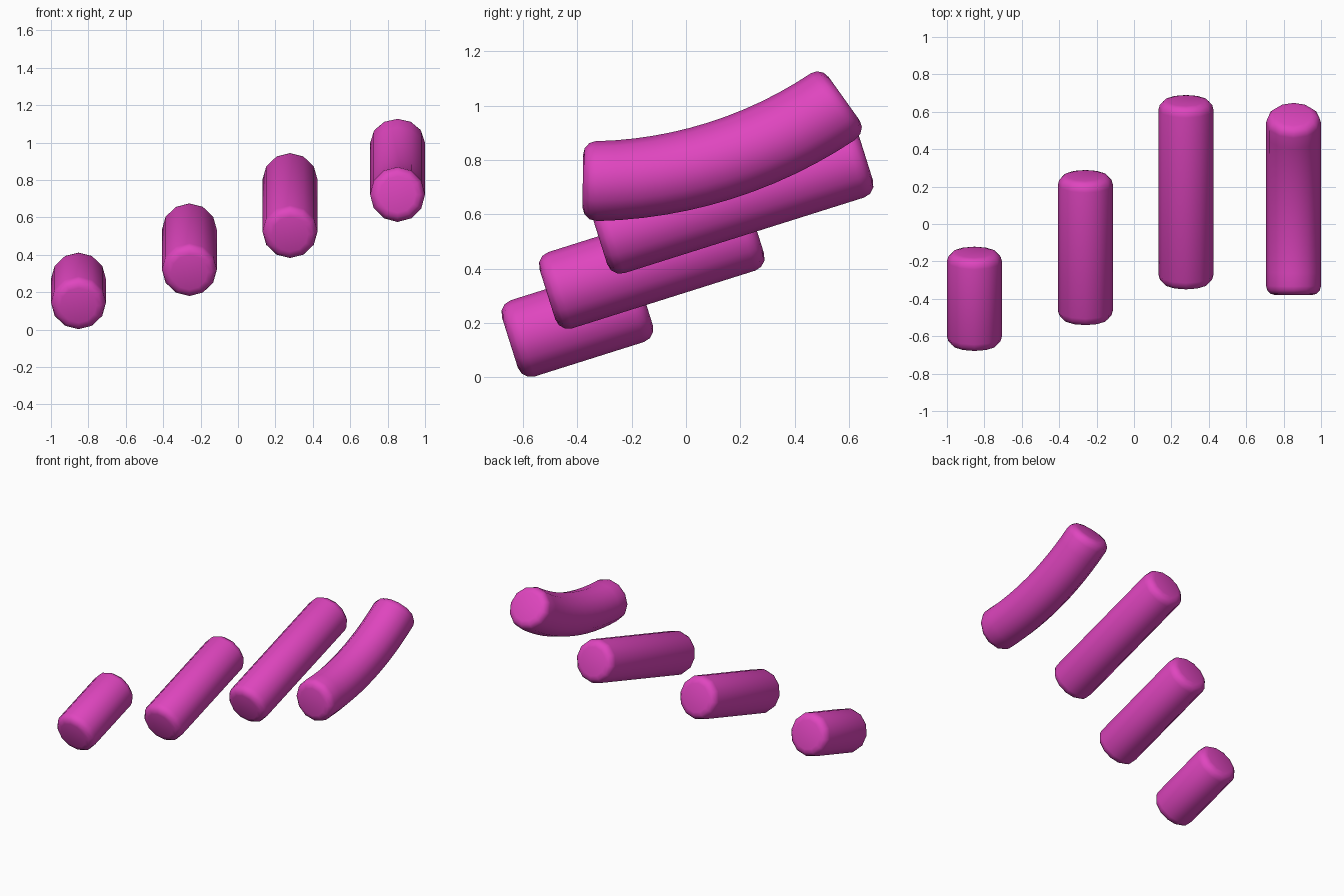
import bpy, bmesh
from math import sin, cos, pi, radians
from mathutils import Vector

if "Cube" in bpy.data.objects:
    bpy.data.objects.remove(bpy.data.objects["Cube"])

SIDES, R, BEVEL, TILT = 12, 0.147, 0.05, radians(17.5)

pink = bpy.data.materials.new("pink")
pink.diffuse_color = (0.74, 0.06, 0.52, 1)
pink.use_nodes = True
pink.node_tree.nodes["Principled BSDF"].inputs["Base Color"].default_value = pink.diffuse_color


def rod(name, start, length, angle, bend=0.0, steps=1):
    """Rounded-end rod in the YZ plane; its heading goes from angle to angle + bend."""
    def frame(s):
        a = angle + bend * s / length
        if bend:
            k = length / bend
            p = Vector((0, k * (sin(a) - sin(angle)), k * (cos(angle) - cos(a))))
        else:
            p = Vector((0, s * cos(a), s * sin(a)))
        return Vector(start) + p, Vector((0, -sin(a), cos(a)))

    # rounded rim at each end, plus even rings along the body
    rim = [(BEVEL * (1 - sin(t)), R - BEVEL * (1 - cos(t)))
           for t in (pi / 2, pi / 3, pi / 6, 0)]
    body = [(BEVEL + (length - 2 * BEVEL) * i / steps, R) for i in range(1, steps)]
    profile = rim + body + [(length - s, r) for s, r in reversed(rim)]

    bm = bmesh.new()
    rings = []
    for s, r in profile:
        c, up = frame(s)
        rings.append([bm.verts.new(c + r * (Vector((1, 0, 0)) * sin(2 * pi * i / SIDES)
                                            + up * cos(2 * pi * i / SIDES)))
                      for i in range(SIDES)])
    for a, b in zip(rings, rings[1:]):
        for i in range(SIDES):
            j = (i + 1) % SIDES
            bm.faces.new((a[i], a[j], b[j], b[i]))
    bm.faces.new(rings[0])
    bm.faces.new(rings[-1])
    bmesh.ops.recalc_face_normals(bm, faces=bm.faces)
    for f in bm.faces:
        f.smooth = True
    me = bpy.data.meshes.new(name)
    bm.to_mesh(me)
    bm.free()
    me.materials.append(pink)
    bpy.context.collection.objects.link(bpy.data.objects.new(name, me))


# three straight rods, placed by their centres
for name, x, y, z, length in (("short_rod", -0.853, -0.40, 0.207, 0.521),
                              ("medium_rod", -0.26, -0.126, 0.427, 0.806),
                              ("long_rod", 0.278, 0.17, 0.663, 1.026)):
    rod(name, (x, y - length / 2 * cos(TILT), z - length / 2 * sin(TILT)), length, TILT)

# bent rod, curving upwards towards the back
rod("bent_rod", (0.853, -0.38, 0.722), 1.026, radians(-0.5), radians(36), 12)
